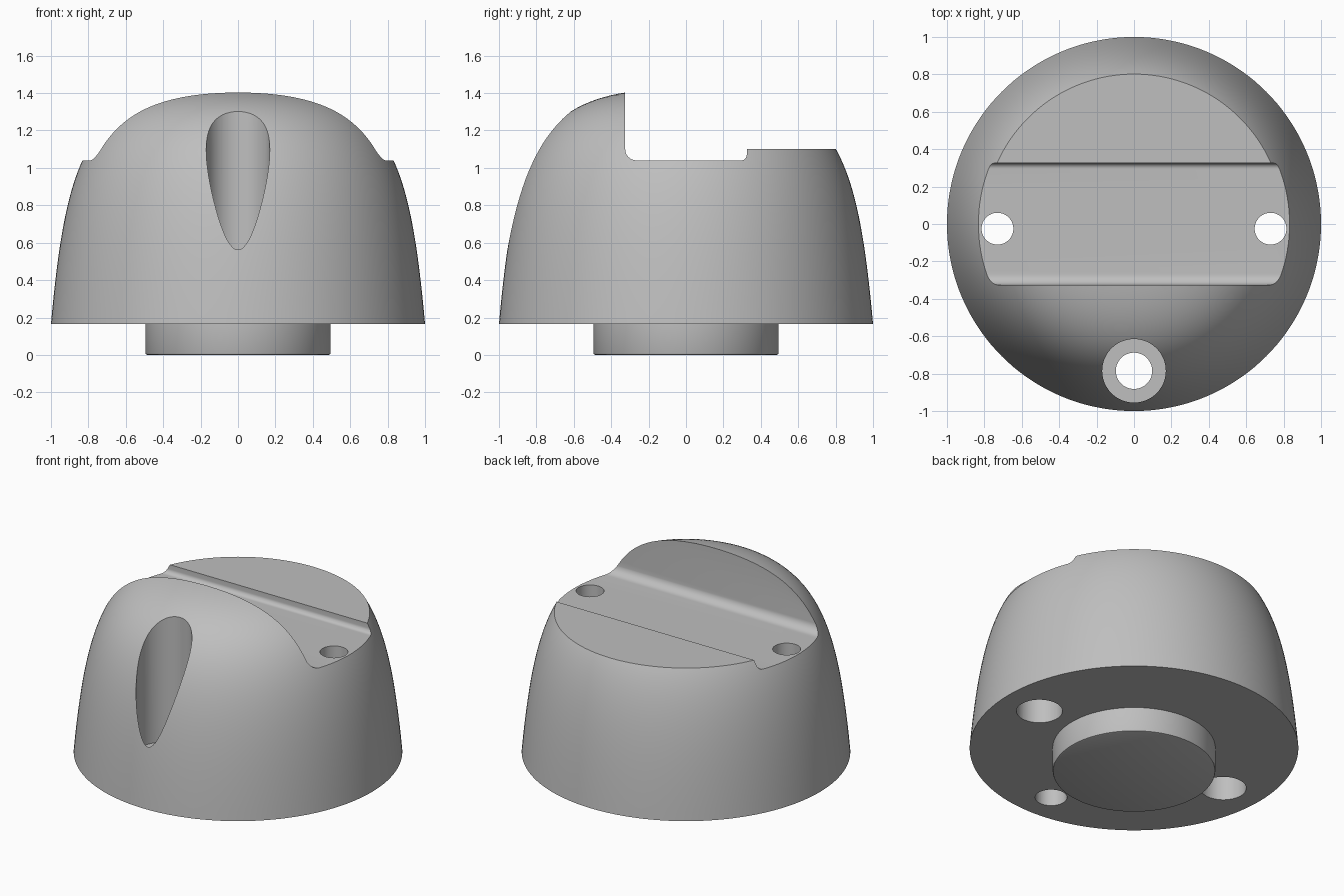
import bpy, bmesh, math
from mathutils import Vector, geometry

if "Cube" in bpy.data.objects:
    bpy.data.objects.remove(bpy.data.objects["Cube"], do_unlink=True)

grey = bpy.data.materials.new("mid grey")
grey.use_nodes = True
colour = (0.52, 0.52, 0.52, 1)
grey.diffuse_color = colour
grey.node_tree.nodes["Principled BSDF"].inputs["Base Color"].default_value = colour


def finish(name, bm):
    bmesh.ops.recalc_face_normals(bm, faces=bm.faces)
    mesh = bpy.data.meshes.new(name)
    bm.to_mesh(mesh)
    bm.free()
    mesh.materials.append(grey)
    obj = bpy.data.objects.new(name, mesh)
    bpy.context.collection.objects.link(obj)
    return obj


def lathe(name, profile, steps=144):
    bm = bmesh.new()
    verts = [bm.verts.new((r, 0, z)) for r, z in profile]
    edges = [bm.edges.new(pair) for pair in zip(verts, verts[1:])]
    bmesh.ops.spin(bm, geom=verts + edges, cent=(0, 0, 0), axis=(0, 0, 1),
                   angle=math.tau, steps=steps, use_duplicate=False)
    bmesh.ops.remove_doubles(bm, verts=bm.verts, dist=1e-5)
    return finish(name, bm)


def drill(name, x, y, radius, bottom, top):
    obj = lathe(name, [(0, bottom), (radius, bottom), (radius, top), (0, top)], 64)
    obj.location = (x, y, 0)
    return obj


def arc(cy, cz, radius, start, end, steps=8):
    angles = [math.radians(start + (end - start) * i / steps) for i in range(steps + 1)]
    return [(cy + radius * math.cos(a), cz + radius * math.sin(a)) for a in angles]


# Domed body with a round locating plug underneath
base_z = 0.165
dome = geometry.interpolate_bezier(Vector((1, base_z)), Vector((0.91, 1.17)),
                                   Vector((0.77, 1.425)), Vector((0, 1.425)), 40)
plug = [(0, 0), (0.485, 0), (0.492, 0.003), (0.495, 0.01), (0.495, base_z)]
body = lathe("domed_body", plug + [tuple(p) for p in dome])

# Cross channel with filleted corners, and the lower flat behind it
floor_z, flat_z, half = 1.04, 1.10, 0.325
section = ([(-half, 2)] + arc(-half + 0.06, floor_z + 0.06, 0.06, 180, 270)
           + arc(half - 0.03, floor_z + 0.03, 0.03, 270, 360)
           + [(half, flat_z), (1.5, flat_z), (1.5, 2)])
bm = bmesh.new()
face = bm.faces.new([bm.verts.new((-1.5, y, z)) for y, z in section])
ext = bmesh.ops.extrude_face_region(bm, geom=[face])
bmesh.ops.translate(bm, vec=(3, 0, 0),
                    verts=[v for v in ext["geom"] if isinstance(v, bmesh.types.BMVert)])
cutters = [finish("channel_cutter", bm)]

# Front screw hole with a wide recess from above
cutters.append(drill("front_recess_cutter", 0, -0.785, 0.17, 0.45, 2))
cutters.append(drill("front_hole_cutter", 0, -0.785, 0.097, -0.5, 1))

# Side screw holes with a wide recess from below
for side, x in (("left", 0.73), ("right", -0.73)):
    cutters.append(drill(side + "_hole_cutter", x, -0.025, 0.085, -0.5, 2))
    cutters.append(drill(side + "_recess_cutter", x, -0.025, 0.14, -0.4, 0.6))

for cutter in cutters:
    mod = body.modifiers.new(cutter.name, "BOOLEAN")
    mod.operation = "DIFFERENCE"
    mod.solver = "EXACT"
    mod.object = cutter

# Bake the cuts, then drop the cutters
bpy.context.view_layer.update()
evaluated = body.evaluated_get(bpy.context.evaluated_depsgraph_get())
cut_mesh = bpy.data.meshes.new_from_object(evaluated)
body.modifiers.clear()
body.data = cut_mesh
for cutter in cutters:
    bpy.data.objects.remove(cutter, do_unlink=True)

bpy.ops.object.select_all(action="DESELECT")
body.select_set(True)
bpy.context.view_layer.objects.active = body
bpy.ops.object.shade_smooth_by_angle(angle=math.radians(30))
